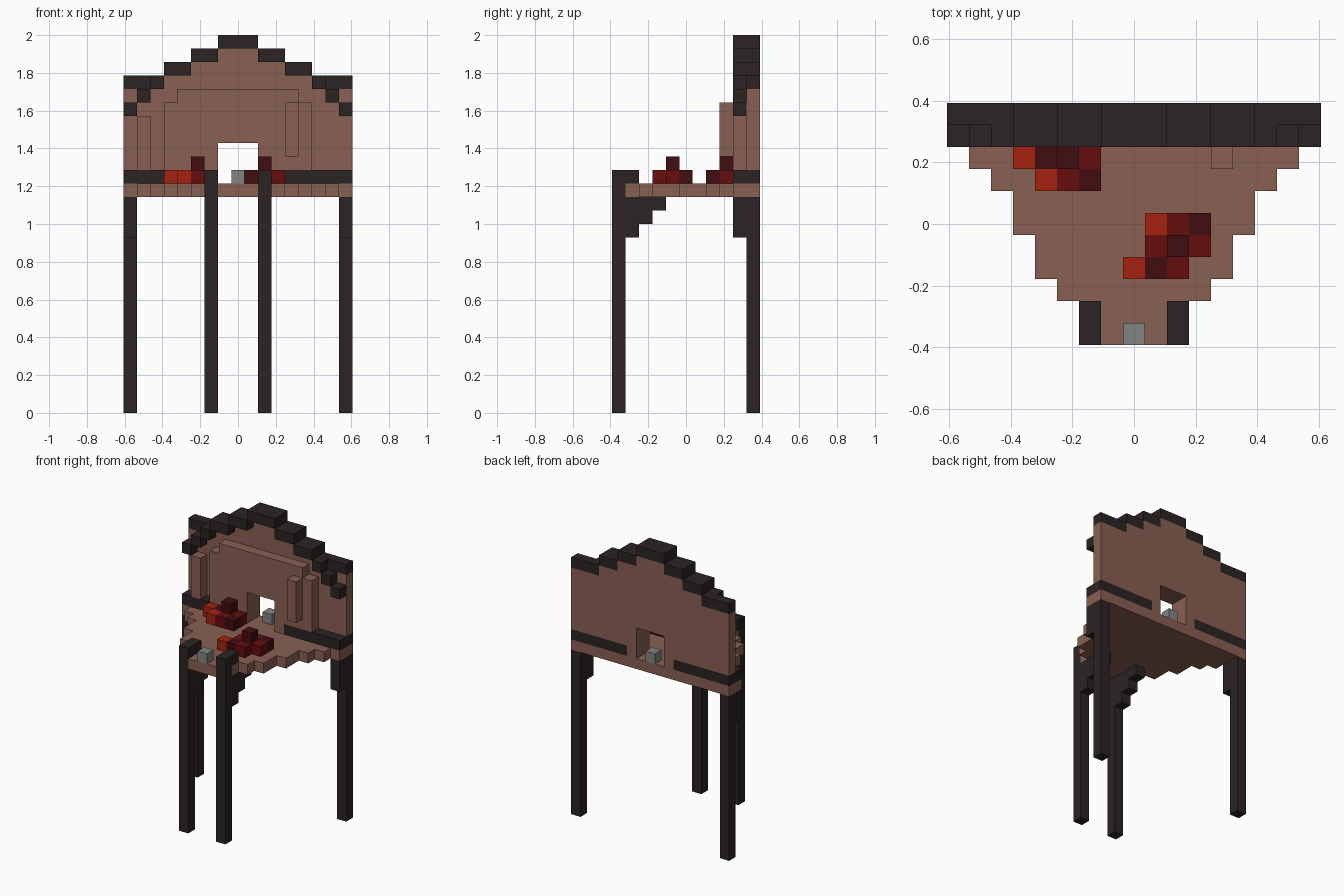
import bpy
import bmesh
from mathutils import Matrix, Vector

if "Cube" in bpy.data.objects:
    bpy.data.objects.remove(bpy.data.objects["Cube"], do_unlink=True)

U = 2 / 28  # edge length of one block


def material(name, r, g, b):
    m = bpy.data.materials.new(name)
    m.use_nodes = True
    m.diffuse_color = (r, g, b, 1)
    m.node_tree.nodes["Principled BSDF"].inputs["Base Color"].default_value = (r, g, b, 1)
    return m


CLAY = material("clay brown", 0.25, 0.117, 0.087)
DARK = material("charred wood", 0.025, 0.017, 0.017)
GREY = material("stone grey", 0.224, 0.235, 0.231)
BRIGHT = material("bright red", 0.381, 0.016, 0.005)
MID = material("deep red", 0.136, 0.004, 0.0045)
DEEP = material("blood red", 0.054, 0.004, 0.005)


def part(name, mat, boxes):
    """Join blocks given as inclusive (first, last) index ranges in x, y and z."""
    bm = bmesh.new()
    for ranges in boxes:
        lo = Vector([r[0] if isinstance(r, tuple) else r for r in ranges])
        hi = Vector([r[1] if isinstance(r, tuple) else r for r in ranges])
        centre = ((lo + hi) / 2 + Vector((0, -5, 0.5))) * U
        size = (hi - lo + Vector((1, 1, 1))) * U
        matrix = Matrix.Translation(centre) @ Matrix.Diagonal(size).to_4x4()
        bmesh.ops.create_cube(bm, size=1, matrix=matrix)
    mesh = bpy.data.meshes.new(name)
    bm.to_mesh(mesh)
    bm.free()
    mesh.materials.append(mat)
    bpy.context.collection.objects.link(bpy.data.objects.new(name, mesh))


def span(side, a, b):
    """Range from a to b blocks out on the given side."""
    return (a, b) if side > 0 else (-b, -a)


# Stepped floor: half width and depth range of each step
steps = [(1, 0), (2, 1), (3, 2), (4, (3, 4)), (5, (5, 6)), (6, 7), (7, 8), (8, (9, 10))]
part("floor", CLAY, [((-w, w), y, 16) for w, y in steps])

# Rear wall with doorway and stepped gable
part("rear_wall", CLAY, [
    (-2, 10, 17), (2, 10, 17),
    ((-8, -2), 10, (18, 19)), ((2, 8), 10, (18, 19)),
    ((-8, 8), 10, (20, 23)), ((-5, 5), 10, 24), ((-3, 3), 10, 25), ((-1, 1), 10, 26)])

# Raised panel around the doorway
part("door_panel", CLAY, [
    (-2, 9, 17), (2, 9, 17),
    ((-5, -2), 9, (18, 19)), ((2, 5), 9, (18, 19)),
    ((-5, 5), 9, (20, 22)), ((-4, 4), 9, 23)])
part("wall_post", CLAY, [(-7, 9, (18, 21))])
part("panel_post", CLAY, [(4, 8, (19, 22))])

# Stepped roof ridge
part("roof_cap", DARK, [((-1, 1), (9, 10), 27)])

for side, label in ((1, "left"), (-1, "right")):
    # Legs with stepped brackets
    front, back = 2 * side, 8 * side
    part("front_leg_" + label, DARK, [
        (front, 0, (0, 17)), (front, 1, 17),
        (front, 1, (13, 15)), (front, 2, (14, 15)), (front, 3, 15)])
    part("back_leg_" + label, DARK, [(back, 10, (0, 15)), (back, 9, (13, 15))])
    # Skirting along the wall foot
    part("wall_trim_" + label, DARK, [(span(side, 3, 8), (9, 10), 17)])
    # Roof steps and drooping eave blocks
    part("roof_steps_" + label, DARK, [
        (span(side, 2, 3), (9, 10), 26), (span(side, 4, 5), (9, 10), 25),
        (6 * side, (9, 10), 24), (span(side, 7, 8), 10, 24),
        (7 * side, 9, 23), (8 * side, 9, 22)])

# Grey stones at the front edge and in the doorway
part("front_stone", GREY, [(0, 0, 17)])
part("door_stone", GREY, [(0, 10, 17)])

# Red heaps on the floor
part("rear_heap_bright", BRIGHT, [(-5, 8, 17), (-4, 7, 17)])
part("rear_heap_mid", MID, [(-2, 8, 17), (-3, 7, 17)])
part("rear_heap_dark", DEEP, [((-4, -3), 8, 17), (-2, 7, 17), (-3, 8, 18)])
part("front_heap_bright", BRIGHT, [(1, 5, 17), (0, 3, 17)])
part("front_heap_mid", MID, [(2, 5, 17), (1, 4, 17), (3, 4, 17), (2, 3, 17)])
part("front_heap_dark", DEEP, [(3, 5, 17), (2, 4, (17, 18)), (1, 3, 17)])
